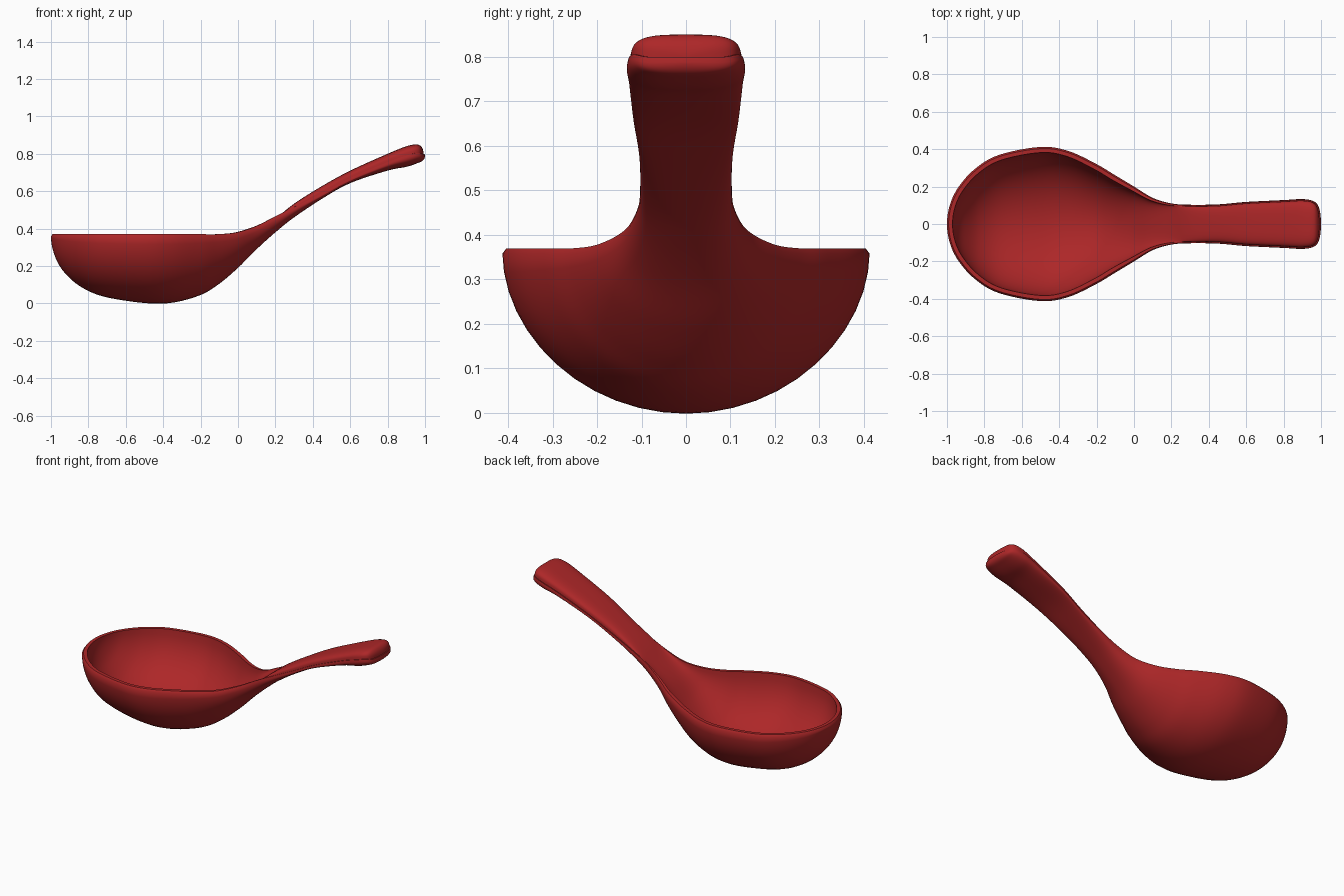
import bpy
import bmesh
from math import cos, sin, pi, hypot

default_cube = bpy.data.objects.get("Cube")
if default_cube:
    bpy.data.objects.remove(default_cube, do_unlink=True)

# Stations along the spoon: x, half width, underside z, rim z, centre top z
STATIONS = [
    (-1, 0, .358, .37, .37),
    (-.985, .10, .27, .37, .29),
    (-.94, .195, .18, .37, .21),
    (-.85, .295, .095, .37, .125),
    (-.72, .37, .037, .37, .07),
    (-.5, .412, .002, .37, .04),
    (-.35, .39, .004, .37, .045),
    (-.2, .32, .045, .37, .085),
    (-.1, .26, .105, .37, .145),
    (0, .2, .19, .38, .24),
    (.1, .14, .29, .413, .36),
    (.2, .11, .38, .465, .45),
    (.3, .103, .46, .515, .533),
    (.45, .105, .56, .59, .628),
    (.6, .118, .643, .67, .71),
    (.8, .128, .71, .755, .80),
    (.9, .133, .73, .79, .84),
    (.96, .122, .75, .805, .85),
    (.99, .085, .765, .80, .835),
    (1, 0, .788, .80, .80),
]
STEPS = 6       # rings between stations
ARC = 24        # segments across each side of a ring
LIP = .012      # height of the softened rim edge


def phantom(end, neighbour):
    """Extra control station that makes the outline close round at a tip."""
    point = [2 * e - n for e, n in zip(end, neighbour)]
    point[0] = neighbour[0]
    return point


def spline(a, b, c, d, t):
    """Catmull-Rom position and slope for every station value."""
    place, slope = [], []
    for p, q, r, s in zip(a, b, c, d):
        k1, k2, k3 = r - p, 2 * p - 5 * q + 4 * r - s, 3 * q - p - 3 * r + s
        place.append(q + (k1 * t + k2 * t * t + k3 * t ** 3) / 2)
        slope.append((k1 + 2 * k2 * t + 3 * k3 * t * t) / 2)
    return place, slope


def blend(x, low, high):
    """Smooth change from the bowl value to the handle value."""
    t = min(max((x + .15) / .45, 0), 1)
    return low + (high - low) * t * t * (3 - 2 * t)


def power(value, exponent):
    return (1 if value >= 0 else -1) * abs(value) ** exponent


def ring(place, slope):
    """Closed cross-section: underside, rim edge, then hollow or top."""
    x, w, under, rim, top = place
    w = max(w, 0)
    dx, dw = slope[0], slope[1]
    length = hypot(dx, dw) or 1
    nx, ny = dw / length, -dx / length

    def inset(amount):
        return x + nx * amount, max(w + ny * amount, 0)

    wall = blend(x, .03, .008)
    points = []
    side = blend(x, 1, .8)
    lip_z = rim - min(LIP, max(rim - under, 0))
    for i in range(ARC + 1):
        a = pi * i / ARC
        points.append((x, w * power(cos(a), side),
                       lip_z - (lip_z - under) * max(sin(a), 0) ** blend(x, 1.06, .8)))
    rim_x, rim_w = inset(wall * .3)
    points.append((rim_x, -rim_w, rim))
    top_x, top_w = inset(wall)
    roll = blend(x, 1, .6)
    for i in range(ARC + 1):
        a = pi - pi * i / ARC
        points.append((top_x, top_w * power(cos(a), roll),
                       rim + (top - rim) * max(sin(a), 0) ** roll))
    points.append((rim_x, rim_w, rim))
    return points


# Loft the rings along the spoon
control = [phantom(STATIONS[0], STATIONS[1]), *STATIONS,
           phantom(STATIONS[-1], STATIONS[-2])]
rings = []
for i in range(len(STATIONS) - 1):
    for step in range(STEPS):
        rings.append(ring(*spline(*control[i:i + 4], step / STEPS)))
rings.append(ring(*spline(*control[-4:], 1)))

bm = bmesh.new()
loops = [[bm.verts.new(p) for p in points] for points in rings]
for first, second in zip(loops, loops[1:]):
    for i in range(len(first)):
        j = (i + 1) % len(first)
        bm.faces.new((first[i], first[j], second[j], second[i]))
bmesh.ops.remove_doubles(bm, verts=bm.verts, dist=.0002)
bmesh.ops.recalc_face_normals(bm, faces=bm.faces)

mesh = bpy.data.meshes.new("spoon")
bm.to_mesh(mesh)
bm.free()
spoon = bpy.data.objects.new("spoon", mesh)
bpy.context.collection.objects.link(spoon)

# Red glaze
red = bpy.data.materials.new("deep_red")
red.use_nodes = True
colour = (.42, .02, .021, 1)
red.diffuse_color = colour
red.node_tree.nodes["Principled BSDF"].inputs["Base Color"].default_value = colour
mesh.materials.append(red)

# Smooth shading with a crisp rim
bpy.ops.object.select_all(action="DESELECT")
spoon.select_set(True)
bpy.context.view_layer.objects.active = spoon
bpy.ops.object.shade_smooth_by_angle(angle=pi / 4)
